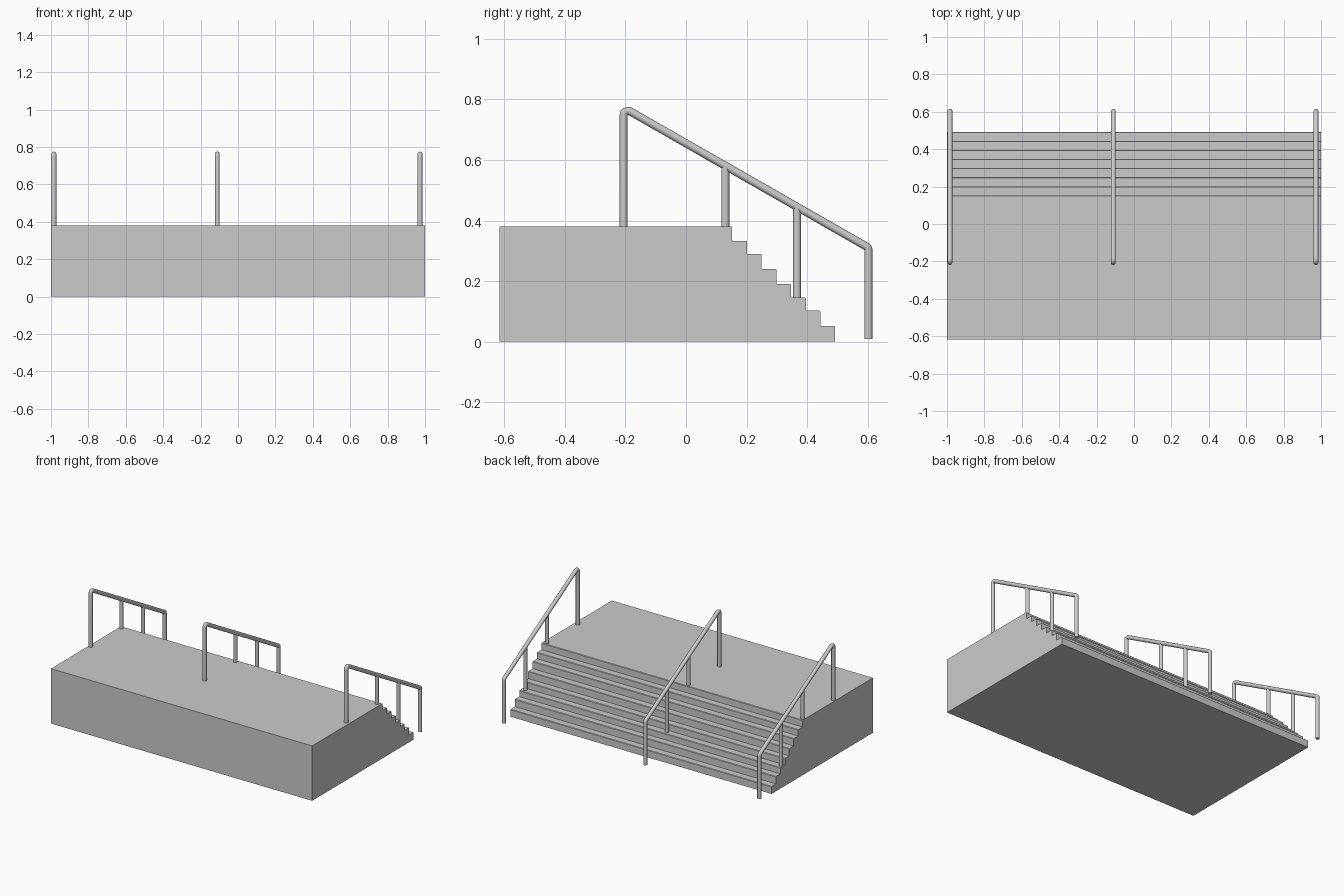
import bpy, bmesh, math
from mathutils import Vector

if "Cube" in bpy.data.objects:
    bpy.data.objects.remove(bpy.data.objects["Cube"])

R = 0.0132            # tube radius
SLOPE = 0.572         # fall of the handrail
TOP_Y, LOW_Y = -0.206, 0.603


def rail_z(y):
    return 0.773 - SLOPE * (y - TOP_Y)


def fillet(prev, corner, nxt, radius, steps=8):
    """Arc points rounding a corner of a path."""
    a, b = (prev - corner).normalized(), (nxt - corner).normalized()
    half = a.angle(b) / 2
    centre = corner + (a + b).normalized() * radius / math.sin(half)
    start = (corner + a * radius / math.tan(half) - centre).normalized()
    end = (corner + b * radius / math.tan(half) - centre).normalized()
    return [centre + start.slerp(end, i / steps) * radius for i in range(steps + 1)]


def tube(name, points):
    curve = bpy.data.curves.new(name, 'CURVE')
    curve.dimensions = '3D'
    curve.bevel_depth = R
    curve.bevel_resolution = 4
    curve.use_fill_caps = True
    spline = curve.splines.new('POLY')
    spline.points.add(len(points) - 1)
    for p, co in zip(spline.points, points):
        p.co = (*co, 1)
    obj = bpy.data.objects.new(name, curve)
    bpy.context.collection.objects.link(obj)
    bpy.ops.object.select_all(action='DESELECT')
    obj.select_set(True)
    bpy.context.view_layer.objects.active = obj
    bpy.ops.object.convert(target='MESH')
    bpy.ops.object.shade_smooth_by_angle(angle=math.radians(40))


# Platform with steps: one side profile extruded across the width
edges = [0.152, 0.201, 0.25, 0.299, 0.347, 0.396, 0.444, 0.493]
levels = [0.38, 0.333, 0.29, 0.24, 0.19, 0.145, 0.102, 0.051, 0]
profile = [(-0.617, 0), (-0.617, levels[0])]
for i, y in enumerate(edges):
    profile += [(y, levels[i]), (y, levels[i + 1])]
bm = bmesh.new()
face = bm.faces.new([bm.verts.new((-1, y, z)) for y, z in profile])
ext = bmesh.ops.extrude_face_region(bm, geom=[face])
bmesh.ops.translate(bm, vec=(2, 0, 0),
                    verts=[v for v in ext['geom'] if isinstance(v, bmesh.types.BMVert)])
bmesh.ops.recalc_face_normals(bm, faces=bm.faces)

# Slightly eased step noses
noses = [e for e in bm.edges
         if abs(e.verts[0].co.x - e.verts[1].co.x) > 1
         and any(abs(e.verts[0].co.y - y) < 1e-4 and abs(e.verts[0].co.z - z) < 1e-4
                 for y, z in zip(edges, levels))]
bmesh.ops.bevel(bm, geom=noses, offset=0.003, segments=1, affect='EDGES')
mesh = bpy.data.meshes.new("stepped_platform")
bm.to_mesh(mesh)
bm.free()
bpy.context.collection.objects.link(bpy.data.objects.new("stepped_platform", mesh))

# Three handrails: bent main tube plus two intermediate posts each
for side, x in (("left", -0.984), ("middle", -0.111), ("right", 0.973)):
    foot_a = Vector((x, TOP_Y, 0.375))
    bend_a = Vector((x, TOP_Y, rail_z(TOP_Y)))
    bend_b = Vector((x, LOW_Y, rail_z(LOW_Y)))
    foot_b = Vector((x, LOW_Y, 0.008))
    tube(side + "_handrail",
         [foot_a] + fillet(foot_a, bend_a, bend_b, 0.0145)
         + fillet(bend_a, bend_b, foot_b, 0.0145) + [foot_b])
    for label, y, base in (("upper", 0.13, 0.375), ("lower", 0.367, 0.14)):
        tube(f"{side}_{label}_post",
             [Vector((x, y, base)), Vector((x, y, rail_z(y)))])
